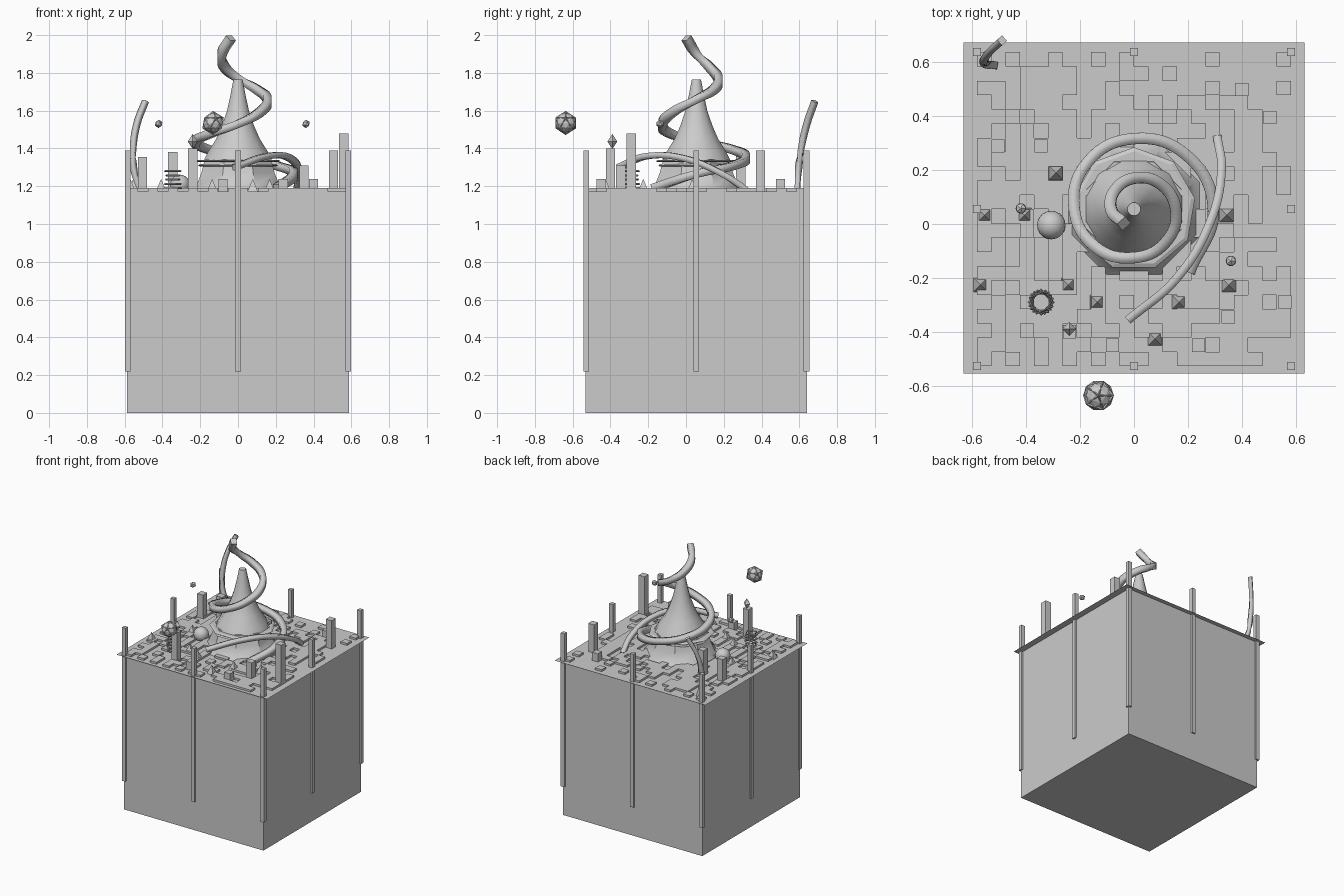
import bpy, bmesh, math, random
from mathutils import Matrix, Vector

if "Cube" in bpy.data.objects:
    bpy.data.objects.remove(bpy.data.objects["Cube"])

random.seed(7)
CY = 0.055      # plan centre in y
TOP = 1.173     # top of the cube
CELL = 0.053    # city grid pitch


def finish(bm, name):
    me = bpy.data.meshes.new(name)
    bm.to_mesh(me)
    bm.free()
    ob = bpy.data.objects.new(name, me)
    bpy.context.collection.objects.link(ob)
    return ob


def add_box(bm, x, y, z0, z1, sx, sy):
    m = Matrix.Translation((x, y, (z0 + z1) / 2)) @ Matrix.Diagonal((sx, sy, z1 - z0, 1))
    bmesh.ops.create_cube(bm, size=1, matrix=m)


def lathe(name, profile, sides, smooth=False):
    bm = bmesh.new()
    rings = []
    for r, z in profile:
        angs = [2 * math.pi * (i + 0.5) / sides - math.pi / 2 for i in range(sides)]
        rings.append([bm.verts.new((r * math.cos(a), CY + r * math.sin(a), z)) for a in angs])
    for lo, hi in zip(rings, rings[1:]):
        for i in range(sides):
            j = (i + 1) % sides
            bm.faces.new((lo[i], lo[j], hi[j], hi[i]))
    bm.faces.new(rings[0][::-1])
    bm.faces.new(rings[-1])
    ob = finish(bm, name)
    if smooth:
        bpy.ops.object.select_all(action='DESELECT')
        bpy.context.view_layer.objects.active = ob
        ob.select_set(True)
        bpy.ops.object.shade_smooth_by_angle(angle=math.radians(40))
    return ob


def tendril(name, points, half_width):
    cu = bpy.data.curves.new(name, 'CURVE')
    cu.dimensions = '3D'
    cu.twist_mode = 'Z_UP'
    cu.bevel_depth = half_width * 1.41
    cu.bevel_resolution = 0
    cu.resolution_u = 8
    cu.use_fill_caps = True
    sp = cu.splines.new('BEZIER')
    sp.bezier_points.add(len(points) - 1)
    for bp, p in zip(sp.bezier_points, points):
        bp.co = p
        bp.handle_left_type = bp.handle_right_type = 'AUTO'
        bp.tilt = math.pi / 4
    ob = bpy.data.objects.new(name, cu)
    bpy.context.collection.objects.link(ob)
    bpy.ops.object.select_all(action='DESELECT')
    bpy.context.view_layer.objects.active = ob
    ob.select_set(True)
    bpy.ops.object.convert(target='MESH')


def ball(name, loc, r, sub):
    bm = bmesh.new()
    bmesh.ops.create_icosphere(bm, subdivisions=sub, radius=r, matrix=Matrix.Translation(loc))
    return finish(bm, name)


# Cube body
bm = bmesh.new()
add_box(bm, 0, CY, 0, TOP, 1.173, 1.173)
finish(bm, "cube_body")

# Thin overhanging sheet
bm = bmesh.new()
bmesh.ops.create_grid(bm, x_segments=1, y_segments=1, size=1,
                      matrix=Matrix.Translation((0, 0.059, TOP + 0.002)) @ Matrix.Diagonal((0.634, 0.615, 1, 1)))
finish(bm, "top_sheet")

# Raised tiles on a 22 x 22 grid
bm = bmesh.new()
for i in range(22):
    for j in range(22):
        if random.random() < 0.5:
            add_box(bm, (i - 10.5) * CELL, CY + (j - 10.5) * CELL, TOP, 1.19, CELL, CELL)
finish(bm, "surface_tiles")

# Posts round the edge
bm = bmesh.new()
for x in (-1, 0, 1):
    for y in (-1, 0, 1):
        if x or y:
            add_box(bm, x * 0.583, CY + y * 0.583, 0.22, 1.388, 0.03, 0.03)
finish(bm, "edge_posts")

# Towers and low blocks
bm = bmesh.new()
for x, y, z in ((0.56, -0.29, 1.48), (0.505, 0.395, 1.39), (-0.505, 0.29, 1.355),
                (-0.345, 0.29, 1.38), (-0.24, -0.40, 1.4), (0.35, -0.345, 1.31),
                (0.40, 0.50, 1.238), (0.24, -0.45, 1.238), (-0.08, -0.45, 1.238)):
    add_box(bm, x, y, TOP, z, 0.049, 0.049)
finish(bm, "towers")

# Small pyramids
bm = bmesh.new()
for x, y in ((-0.555, 0.033), (-0.407, 0.033), (-0.29, 0.19), (0.344, 0.033), (-0.57, -0.226),
             (-0.244, -0.226), (-0.137, -0.29), (0.167, -0.29), (0.352, -0.226), (0.078, -0.426)):
    m = Matrix.Translation((x, y, TOP + 0.033)) @ Matrix.Rotation(math.pi / 4, 4, 'Z')
    bmesh.ops.create_cone(bm, cap_ends=True, segments=4, radius1=0.038, radius2=0,
                          depth=0.066, matrix=m)
finish(bm, "pyramids")

# Hovering double pyramid over a tower
bm = bmesh.new()
for z, flip in ((1.457, 0), (1.417, math.pi)):
    m = Matrix.Translation((-0.24, -0.39, z)) @ Matrix.Rotation(flip, 4, 'X')
    bmesh.ops.create_cone(bm, cap_ends=True, segments=4, radius1=0.026, radius2=0,
                          depth=0.038, matrix=m)
finish(bm, "hover_crystal")

# Central mound, collar rings and spire
lathe("mound", [(0.265, TOP), (0.24, 1.2), (0.21, 1.27), (0.19, 1.345)], 8, True)
lathe("collar_low", [(0.205, 1.305), (0.215, 1.31), (0.205, 1.318)], 9)
lathe("collar_high", [(0.215, 1.327), (0.23, 1.333), (0.215, 1.34)], 9)
lathe("spire", [(0.19, 1.33), (0.165, 1.38), (0.12, 1.45), (0.088, 1.52), (0.06, 1.6),
                (0.042, 1.68), (0.025, 1.765)], 12, True)

# Main clockwise spiral: angle in degrees, radius, height
path = ((235, 0.065, 1.985), (180, 0.085, 1.90), (135, 0.10, 1.83), (90, 0.115, 1.77),
        (45, 0.135, 1.715), (0, 0.155, 1.66), (-45, 0.17, 1.595), (-90, 0.18, 1.53),
        (-135, 0.20, 1.48), (-180, 0.222, 1.44), (-225, 0.245, 1.40), (-270, 0.262, 1.355),
        (-315, 0.28, 1.31), (-360, 0.295, 1.265), (-408, 0.31, 1.19))
tendril("spiral_tendril", [(r * math.cos(math.radians(a)), CY + r * math.sin(math.radians(a)), z)
                           for a, r, z in path], 0.021)

# Two smaller tendrils
tendril("arch_tendril", [(0.31, 0.32, 1.18), (0.325, 0.2, 1.26), (0.28, 0.0, 1.345),
                         (0.16, -0.2, 1.36), (-0.02, -0.355, 1.30)], 0.016)
tendril("corner_tendril", [(-0.52, 0.59, 1.18), (-0.55, 0.595, 1.28), (-0.555, 0.61, 1.4),
                           (-0.535, 0.64, 1.53), (-0.49, 0.682, 1.65)], 0.014)

# Stack of turned square frames
for k in range(5):
    bpy.ops.mesh.primitive_torus_add(major_segments=4, minor_segments=4, major_radius=0.045,
                                     minor_radius=0.005, rotation=(0, 0, k * 0.3),
                                     location=(-0.345, -0.29, 1.19 + k * 0.0225))
    bpy.context.object.name = "square_frame"

# Dome ball and hovering balls
dome = ball("resting_ball", (-0.307, -0.004, 1.208), 0.053, 3)
for p in dome.data.polygons:
    p.use_smooth = True
ball("hover_ball_left", (-0.42, 0.058, 1.53), 0.022, 1)
ball("hover_ball_right", (0.36, -0.137, 1.53), 0.022, 1)

# Large hovering core inside a cage
core = (-0.132, -0.637, 1.535)
ball("core_ball", core, 0.054, 2)
cage = ball("core_cage", core, 0.06, 1)
wire = cage.modifiers.new("cage", 'WIREFRAME')
wire.thickness = 0.008
